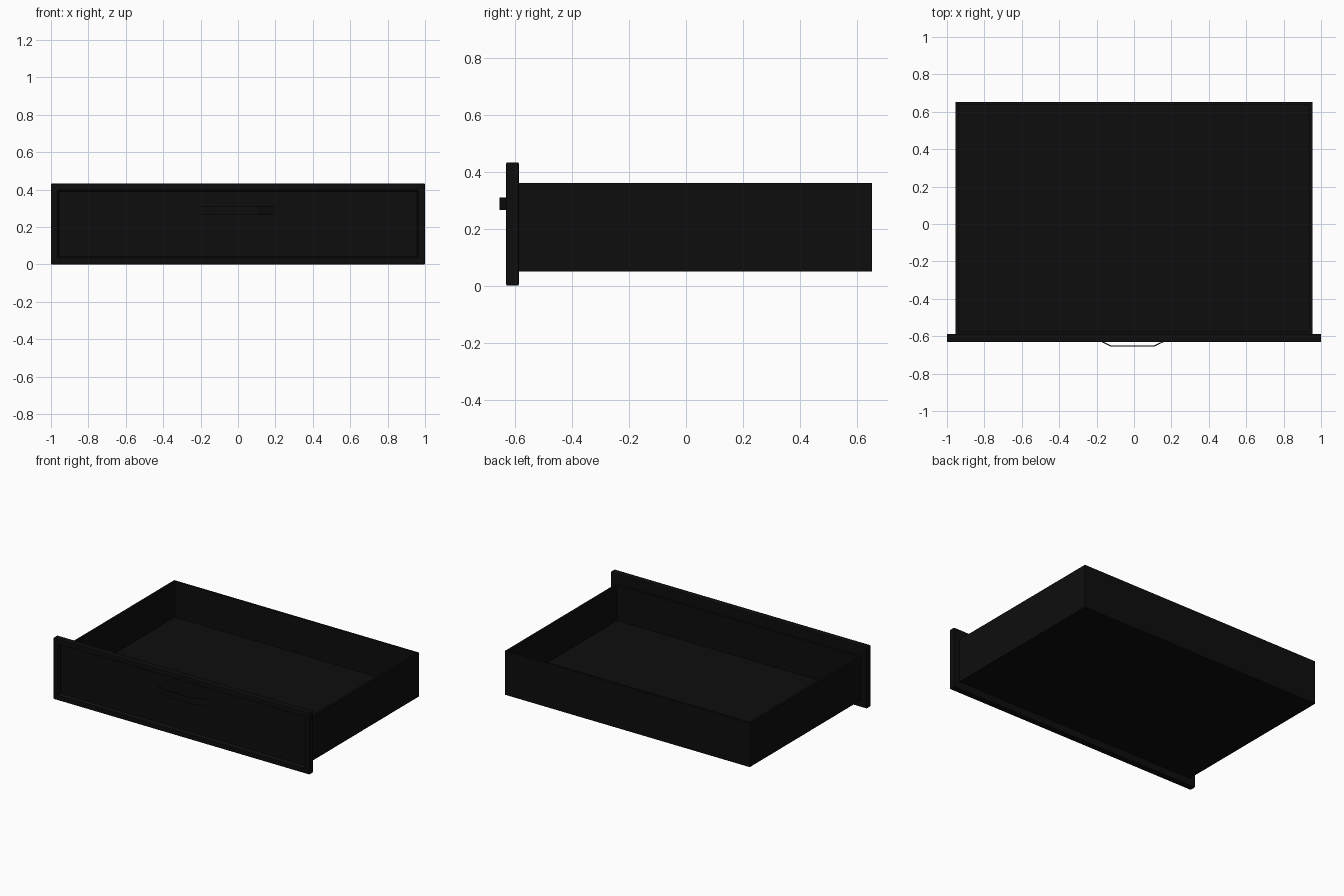
import bpy, bmesh
from mathutils import Vector

if "Cube" in bpy.data.objects:
    bpy.data.objects.remove(bpy.data.objects["Cube"])

black = bpy.data.materials.new("black_finish")
black.diffuse_color = (0.004, 0.004, 0.004, 1)
black.use_nodes = True
black.node_tree.nodes["Principled BSDF"].inputs["Base Color"].default_value = black.diffuse_color


def finish(bm, name):
    bmesh.ops.recalc_face_normals(bm, faces=bm.faces[:])
    me = bpy.data.meshes.new(name)
    bm.to_mesh(me)
    bm.free()
    me.materials.append(black)
    ob = bpy.data.objects.new(name, me)
    bpy.context.collection.objects.link(ob)
    return ob


def block(lo, hi, bevel=0.0):
    bm = bmesh.new()
    bmesh.ops.create_cube(bm, size=1)
    lo, hi = Vector(lo), Vector(hi)
    for v in bm.verts:
        v.co = Vector([(lo[i] + hi[i]) / 2 + v.co[i] * (hi[i] - lo[i]) for i in range(3)])
    if bevel:
        bmesh.ops.bevel(bm, geom=bm.edges[:], offset=bevel, segments=2,
                        profile=0.5, affect='EDGES')
    return bm


# Front panel with rounded edges and a recessed centre field
bm = block((-1, -0.632, 0), (1, -0.587, 0.433), bevel=0.005)
bm.normal_update()
face = max((f for f in bm.faces if f.normal.y < -0.99), key=lambda f: f.calc_area())
bmesh.ops.inset_region(bm, faces=[face], thickness=0.042)
bmesh.ops.inset_region(bm, faces=[face], thickness=0.012, depth=-0.024)
finish(bm, "front_panel")

# Drawer tray: solid block hollowed from the top, leaving walls and floor
bm = block((-0.955, -0.588, 0.05), (0.955, 0.653, 0.36))
bm.normal_update()
top = next(f for f in bm.faces if f.normal.z > 0.9)
bmesh.ops.inset_region(bm, faces=[top], thickness=0.022)
for v in top.verts:
    v.co.z = 0.36
# Extrude the inner region downward to the floor
ext = bmesh.ops.extrude_discrete_faces(bm, faces=[top])
for v in ext["faces"][0].verts:
    v.co.z = 0.11
finish(bm, "drawer_tray")

# Handle: thin bent strap standing off the recessed field
outer = [(-0.225, -0.606), (-0.125, -0.655), (0.11, -0.655), (0.21, -0.606)]
inner = [(0.198, -0.606), (0.108, -0.649), (-0.123, -0.649), (-0.213, -0.606)]
bm = bmesh.new()
rows = [[bm.verts.new((x, y, z)) for x, y in outer + inner] for z in (0.265, 0.31)]
n = len(rows[0])
for i in range(n):
    j = (i + 1) % n
    bm.faces.new((rows[0][i], rows[0][j], rows[1][j], rows[1][i]))
for r in rows:
    for i in range(3):
        bm.faces.new((r[i], r[i + 1], r[n - 2 - i], r[n - 1 - i]))
finish(bm, "handle")
